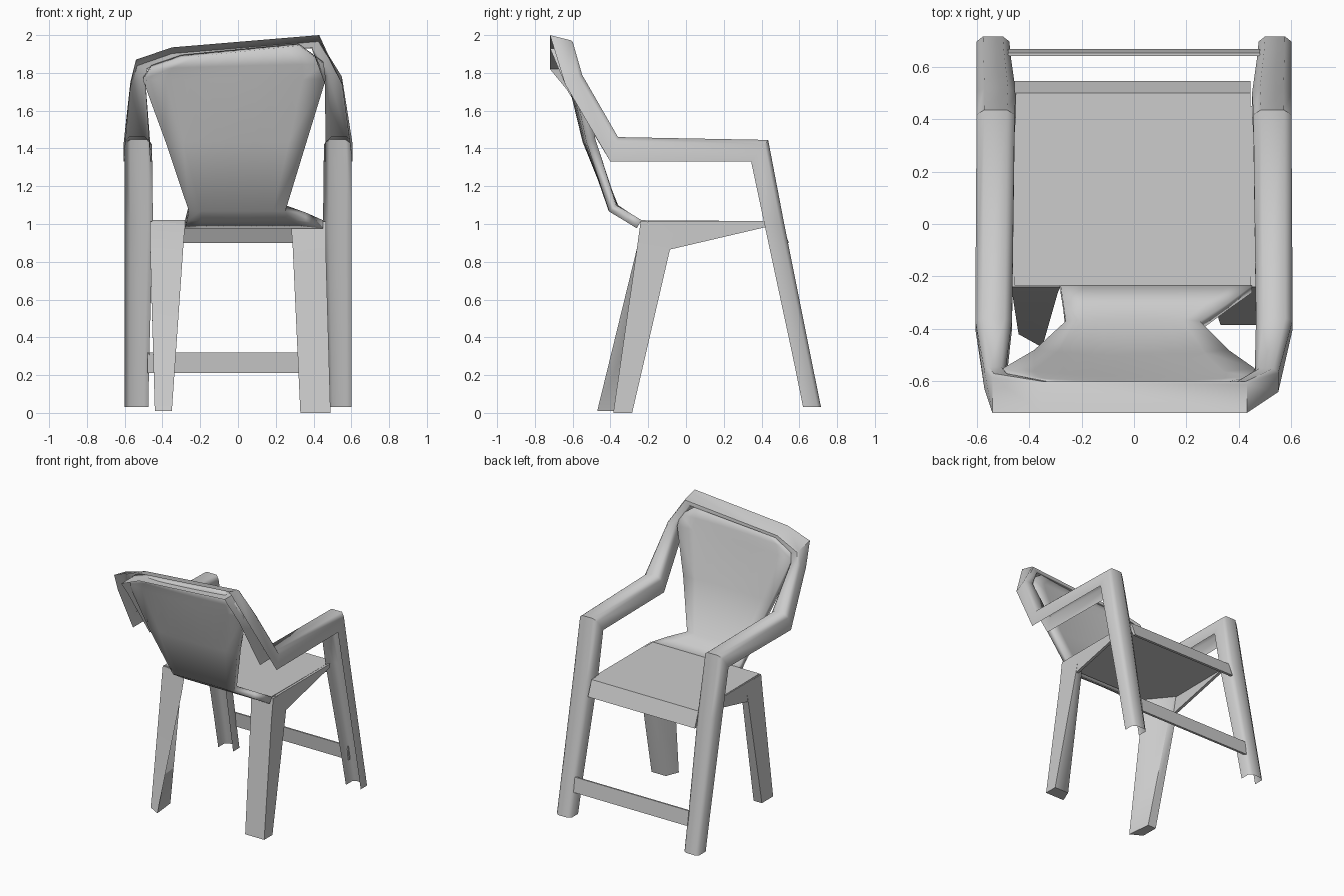
import bpy, bmesh, math
from mathutils import Vector

if "Cube" in bpy.data.objects:
    bpy.data.objects.remove(bpy.data.objects["Cube"])


def finish(name, bm, fix=True, angle=35):
    if fix:
        bmesh.ops.recalc_face_normals(bm, faces=bm.faces)
    me = bpy.data.meshes.new(name)
    bm.to_mesh(me)
    bm.free()
    ob = bpy.data.objects.new(name, me)
    bpy.context.collection.objects.link(ob)
    bpy.ops.object.select_all(action='DESELECT')
    ob.select_set(True)
    bpy.context.view_layer.objects.active = ob
    bpy.ops.object.shade_smooth_by_angle(angle=math.radians(angle))
    return ob


def loft(name, rings, angle=35, channel=False):
    """Skin through equal-sized rings; a channel has one open side and no caps."""
    bm = bmesh.new()
    vs = [[bm.verts.new(p) for p in r] for r in rings]
    n = len(vs[0])
    for a, b in zip(vs, vs[1:]):
        for i in range(n - 1 if channel else n):
            j = (i + 1) % n
            bm.faces.new((a[i], a[j], b[j], b[i]))
    if not channel:
        bm.faces.new(vs[0])
        bm.faces.new(vs[-1])
    return finish(name, bm, angle=angle)


def chamfer(ring, t=0.25):
    """Section from inner edge, over the chamfered outside, to inner edge."""
    a, b, c, d = (Vector(p) for p in ring)
    return [b, a.lerp(b, t), a.lerp(d, t), d.lerp(a, t), d.lerp(c, t), c]


def section(s, xo, xi, outer, inner):
    return chamfer([(s * xo, *outer), (s * xo, *inner),
                    (s * xi, *inner), (s * xi, *outer)], .2)


# continuous hollow frame: front leg, arm, back upright, top rail and down again
def frame_side(s):
    return [section(s, .60, .475, (.715, .03), (.62, .03)),
            section(s, .60, .47, (.66, .30), (.565, .30)),
            section(s, .60, .45, (.52, 1.0), (.415, 1.0)),
            section(s, .60, .455, (.435, 1.445), (.345, 1.33)),
            section(s, .605, .465, (-.36, 1.46), (-.40, 1.33))]


def rail(xo, zo, xi, zi, yf=-.60, yb=-.72):
    return chamfer([(xo, yf, zo - .03), (xo, yb, zo),
                    (xi, yb, zi), (xi, yf, zi)], .1)


right = frame_side(1) + [
    section(1, .55, .46, (-.55, 1.79), (-.64, 1.74)), rail(.43, 2.0, .39, 1.93)]
left = frame_side(-1) + [
    section(-1, .57, .49, (-.545, 1.76), (-.63, 1.71)),
    rail(-.54, 1.87, -.48, 1.82, -.57), rail(-.35, 1.935, -.33, 1.88)]
loft("arm_and_leg_frame", right + left[::-1], 55, channel=True)

# backrest shell, curving into the rear of the seat
rows = [(1.02, -.235, -.28, .45, 0, 0), (1.06, -.30, -.27, .36, 0, 0),
        (1.10, -.37, -.26, .25, -.01, 0), (1.45, -.48, -.38, .36, .02, 0),
        (1.78, -.55, -.50, .46, .03, 0), (1.85, -.58, -.46, .45, .02, .01),
        (1.925, -.61, -.30, .32, .01, .03)]
COLS = 8
bm = bmesh.new()
grid = []
for z, y, x0, x1, d, tilt in rows:
    row = []
    for i in range(COLS + 1):
        u = i / COLS
        bow = 1 - (2 * u - 1) ** 2
        row.append(bm.verts.new((x0 + (x1 - x0) * u, y - d * bow,
                                 z + tilt * (2 * u - 1))))
    grid.append(row)
for a, b in zip(grid, grid[1:]):
    for i in range(COLS):
        bm.faces.new((a[i], a[i + 1], b[i + 1], b[i]))
back = finish("backrest", bm, fix=False, angle=50)
mod = back.modifiers.new("thickness", 'SOLIDIFY')
mod.thickness = .05
mod.offset = 1

# seat plate with sloping front apron
profile = [(-.235, 1.02), (.50, 1.015), (.545, .90), (.525, .90),
           (.48, .99), (-.235, .985)]
loft("seat", [[(x, y, z) for y, z in profile] for x in (-.455, .445)], 20)

# rear legs: wide at the seat, tapering and raking backwards
for s, label, foot in (
        (1, "right", [(.49, -.385), (.49, -.285), (.37, -.285), (.33, -.385)]),
        (-1, "left", [(-.44, -.42), (-.44, -.285), (-.37, -.285), (-.35, -.47)])):
    top = [(s * .465, -.24, 1.015), (s * .46, -.06, 1.0),
           (s * .43, -.06, 1.0), (s * .28, -.24, 1.0)]
    knee = [(s * .465, -.26, .87), (s * .465, -.085, .865),
            (s * .41, -.09, .865), (s * .29, -.26, .87)]
    loft("rear_leg_" + label,
         [top, knee, [(x, y, .01 if s < 0 else 0) for x, y in foot]], 60)

    # tapering rail below each seat edge
    side = [(-.20, 1.015), (.45, 1.015), (.45, .99), (-.085, .865), (-.20, .865)]
    loft("seat_rail_" + label,
         [[(s * x, y, z) for y, z in side] for x in (.44, .462)], 20)

# stretcher between the front legs
bar = [(.64, .32), (.65, .21), (.668, .21), (.652, .32)]
loft("front_stretcher", [[(x, y, z) for y, z in bar] for x in (-.48, .48)], 20)
